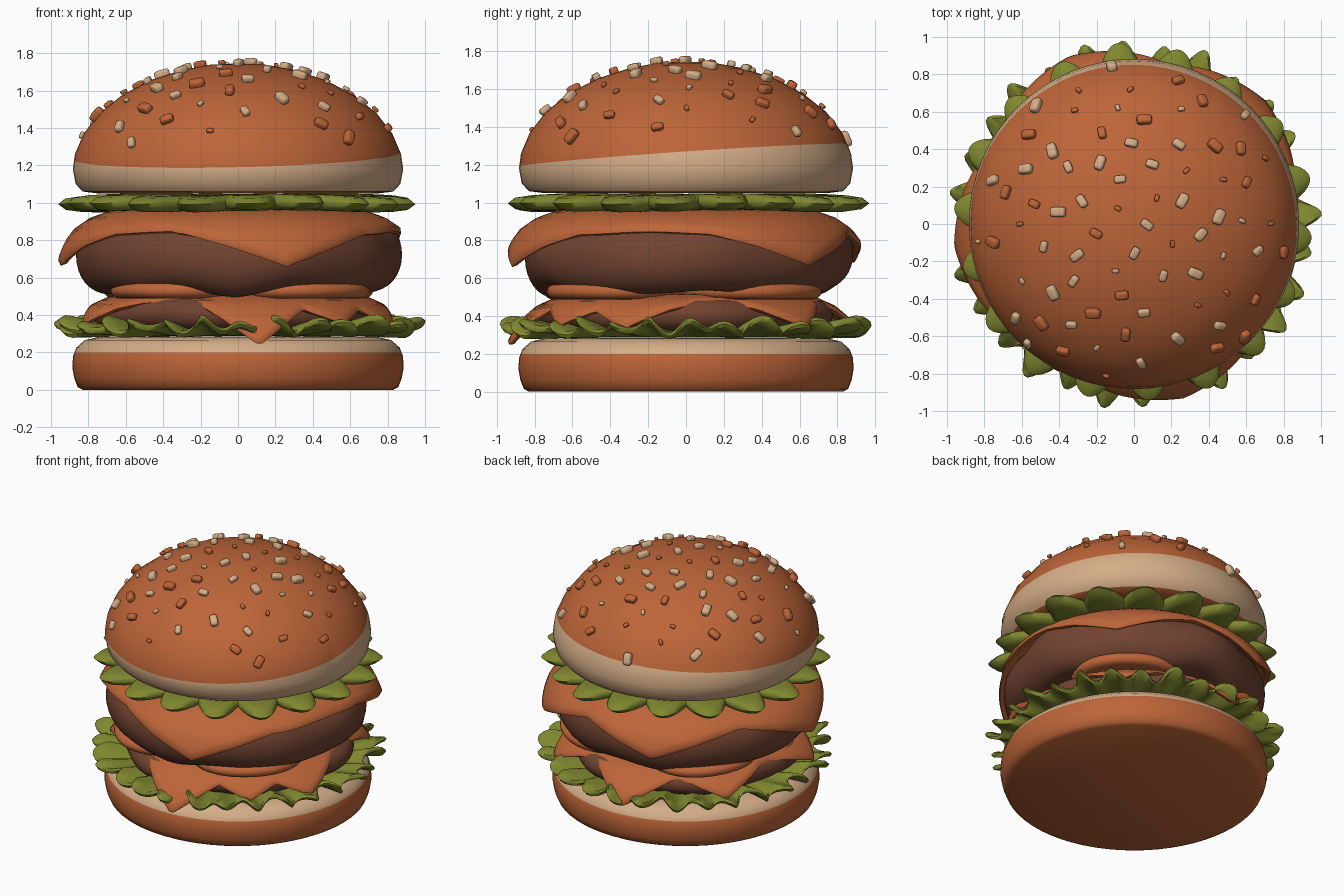
import bpy, bmesh, math, random
from mathutils import Vector, Matrix

if "Cube" in bpy.data.objects:
    bpy.data.objects.remove(bpy.data.objects["Cube"])

random.seed(4)
TAU = 2 * math.pi


def material(name, rgb):
    m = bpy.data.materials.new(name)
    m.diffuse_color = (*rgb, 1)
    m.use_nodes = True
    m.node_tree.nodes["Principled BSDF"].inputs["Base Color"].default_value = m.diffuse_color
    return m


ORANGE = material("toasted orange", (0.51, 0.13, 0.04))
CREAM = material("cream crumb", (0.66, 0.42, 0.245))
BROWN = material("grilled brown", (0.165, 0.056, 0.03))
GREEN = material("leaf green", (0.21, 0.24, 0.028))


def finish(name, bm, mats, angle=50):
    bmesh.ops.recalc_face_normals(bm, faces=bm.faces)
    me = bpy.data.meshes.new(name)
    bm.to_mesh(me)
    bm.free()
    for m in mats:
        me.materials.append(m)
    me.shade_smooth()
    me.set_sharp_from_angle(angle=math.radians(angle))
    ob = bpy.data.objects.new(name, me)
    bpy.context.collection.objects.link(ob)
    return ob


def loft(section, n, centre=(0, 0)):
    """Sweep section(angle) -> [(r, z)...] round z; first and last points sit on the axis."""
    bm = bmesh.new()
    secs = [section(TAU * i / n) for i in range(n)]
    m = len(secs[0])
    cols = []
    for i, s in enumerate(secs):
        c, d = math.cos(TAU * i / n), math.sin(TAU * i / n)
        cols.append([bm.verts.new((centre[0] + r * c, centre[1] + r * d, z)) for r, z in s[1:-1]])
    low = bm.verts.new((*centre, secs[0][0][1]))
    high = bm.verts.new((*centre, secs[0][-1][1]))
    for i in range(n):
        a, b = cols[i], cols[(i + 1) % n]
        for k in range(m - 3):
            bm.faces.new((a[k], b[k], b[k + 1], a[k + 1]))
        bm.faces.new((low, b[0], a[0]))
        bm.faces.new((high, a[-1], b[-1]))
    return bm


def slab(rad, edge, z, h, steps=12):
    """Flat disc section with a rounded rim."""
    pts = [(0, z - h)]
    for k in range(steps + 1):
        t = -math.pi / 2 + math.pi * k / steps
        pts.append((rad - edge + edge * math.cos(t), z + h * math.sin(t)))
    return pts + [(0, z + h)]


def sheet(path, t):
    """Thick sheet section with a round edge, following a path from axis to rim."""
    low, high = [], []
    for k, (r, z) in enumerate(path):
        a, b = path[max(k - 1, 0)], path[min(k + 1, len(path) - 1)]
        d = Vector((b[0] - a[0], b[1] - a[1])).normalized() * t / 2
        if k == 0:
            d = Vector((t / 2, 0))
        low.append((r + d.y, z - d.x))
        high.append((r - d.y, z + d.x))
    tip = (path[-1][0] + d.x * 0.9, path[-1][1] + d.y * 0.9)
    return low + [tip] + high[::-1]


def along(profile, s):
    """Point at distance s along a polyline."""
    for (a, b), (c, d) in zip(profile, profile[1:]):
        length = math.hypot(c - a, d - b)
        if s <= length or (c, d) == profile[-1]:
            f = s / length
            return a + (c - a) * f, b + (d - b) * f
        s -= length


def split_colour(bm, point, normal):
    """Cut the mesh along a plane so the colour edge is clean."""
    geom = bm.verts[:] + bm.edges[:] + bm.faces[:]
    bmesh.ops.bisect_plane(bm, geom=geom, plane_co=point, plane_no=normal, dist=1e-5)


# bottom bun: toasted base, cream upper edge
heel = [(0, 0), (0.83, 0), (0.857, 0.015), (0.875, 0.06), (0.886, 0.12), (0.882, 0.18),
        (0.865, 0.225), (0.82, 0.265), (0.75, 0.282), (0, 0.285)]
bm = loft(lambda a: heel, 64)
split_colour(bm, (0, 0, 0.2), (0, 0, 1))
for f in bm.faces:
    f.material_index = int(f.calc_center_median().z > 0.2)
finish("bottom_bun", bm, [ORANGE, CREAM])

# top bun: toasted dome and underside, cream band with a tilted edge
crown = [(0, 1.05), (0.75, 1.05), (0.83, 1.06), (0.868, 1.1), (0.883, 1.18), (0.872, 1.26),
         (0.825, 1.37), (0.74, 1.48), (0.62, 1.575), (0.47, 1.655), (0.3, 1.71), (0.15, 1.738), (0, 1.745)]
bm = loft(lambda a: crown, 64)
tilt = Vector((-0.023, -0.068, 1)).normalized()
top_edge = Vector((0, 0, 1.25))
split_colour(bm, top_edge, tilt)
split_colour(bm, (0, 0, 1.062), (0, 0, 1))
for f in bm.faces:
    c = f.calc_center_median()
    f.material_index = int(c.z > 1.062 and (c - top_edge).dot(tilt) < 0)
finish("top_bun", bm, [ORANGE, CREAM])


# lower lettuce: thin ruffled leaf
def ruffled(a):
    rim = 0.91 + 0.055 * math.sin(28 * a) + 0.025 * math.sin(11 * a + 1)
    path = []
    for k in range(11):
        f = k / 10
        w = max(0, f - 0.65) / 0.35
        z = 0.305 + 0.035 * w + w * (0.028 * math.sin(28 * a + 1.3) + 0.018 * math.sin(17 * a))
        path.append((rim * f, z))
    return sheet(path, 0.036)


finish("lower_lettuce", loft(ruffled, 280), [GREEN])


# upper lettuce: thick leaf with rounded pointed lobes
def lobed(a):
    lobe = abs(math.cos(9 * (a + math.pi / 4)))
    rim = 0.735 + lobe * (0.185 + 0.015 * math.sin(5 * a))
    path = []
    for k in range(13):
        f = k / 12
        path.append((rim * f, 1.003 - 0.012 * f ** 4 * lobe + 0.006 * f * math.sin(4 * a)))
    sec = sheet(path, 0.086)
    # round the rim so the lobes look soft
    return [(r, z + (1.0 - z) * 0.3 * max(0, r / rim - 0.9) / 0.1) for r, z in sec]


finish("upper_lettuce", loft(lobed, 288), [GREEN], 70)


# patties
def patty(a):
    wave = 0.012 * math.sin(5 * a + 0.6) + 0.008 * math.sin(9 * a)
    return slab(0.865 + wave, 0.15, 0.708 + wave, 0.185 + 0.008 * math.sin(7 * a), 16)


def thin_patty(a):
    return slab(0.77 + 0.02 * math.sin(6 * a), 0.1, 0.405, 0.085)


finish("main_patty", loft(patty, 96), [BROWN])
finish("lower_patty", loft(thin_patty, 96), [BROWN])


# melted slices: a draped sheet whose corners run further down the side
def melted(name, profile, base, corners, half, thick):
    def section(a):
        s = base + 0.012 * math.sin(7 * a)
        for deg, extra in corners:
            d = abs((a - math.radians(deg) + math.pi) % TAU - math.pi) / math.radians(half)
            if d < 1:
                s = max(s, base + extra * (1 - d) ** 1.2)
        return sheet([along(profile, s * k / 22) for k in range(23)], thick)
    finish(name, loft(section, 180), [ORANGE], 60)


melted("upper_cheese",
       [(0, 0.95), (0.56, 0.948), (0.68, 0.935), (0.78, 0.9), (0.86, 0.845), (0.905, 0.785), (0.955, 0.66)],
       0.875, [(-74, 0.2), (43, 0.19), (111, 0.18), (187, 0.2)], 38, 0.045)
melted("lower_cheese",
       [(0, 0.5), (0.58, 0.498), (0.69, 0.48), (0.78, 0.44), (0.85, 0.38), (0.94, 0.25)],
       0.71, [(-83, 0.33), (-50, 0.2), (-22, 0.22), (45, 0.22), (97, 0.28), (143, 0.2), (200, 0.2)],
       28, 0.035)

# tomato slices in a ring under the main patty
for i, deg in enumerate((-130, -48, 45, 136)):
    a = math.radians(deg)
    bm = loft(lambda t: slab(0.375 + 0.012 * math.sin(3 * t + i), 0.05, 0.53, 0.042, 8), 40,
              (0.475 * math.cos(a), 0.475 * math.sin(a)))
    finish(f"tomato_slice_{i + 1}", bm, [ORANGE])


# sesame seeds scattered over the dome
def dome(r):
    for (a, za), (b, zb) in zip(crown[5:], crown[6:]):
        if b <= r <= a:
            return za + (zb - za) * (r - a) / (b - a), Vector((zb - za, 0, a - b)).normalized()


seeds = [bmesh.new(), bmesh.new()]
COUNT = 76
for i in range(COUNT):
    r = 0.85 * math.sqrt((i + 0.5) / COUNT)
    a = i * 2.39996 + random.uniform(-0.12, 0.12)
    z, normal = dome(r)
    normal.rotate(Matrix.Rotation(a, 3, 'Z'))
    size = random.uniform(0.8, 1.15) if random.random() < 0.8 else 0.5
    rot = normal.to_track_quat('Z', 'Y').to_matrix().to_4x4()
    mat = (Matrix.Translation(Vector((r * math.cos(a), r * math.sin(a), z)) + normal * 0.012)
           @ rot @ Matrix.Rotation(random.uniform(0, TAU), 4, 'Z')
           @ Matrix.Diagonal((0.074 * size, 0.047 * size, 0.042 * size, 1)))
    bm = seeds[0 if random.random() < 0.55 else 1]
    cube = bmesh.ops.create_cube(bm, size=1)["verts"]
    edges = list({e for v in cube for e in v.link_edges})
    new = bmesh.ops.bevel(bm, geom=edges, offset=0.25, segments=2, affect='EDGES', profile=0.5)
    verts = {v for v in new["verts"]} | {v for f in new["faces"] for v in f.verts}
    bmesh.ops.transform(bm, matrix=mat, verts=list(verts))
finish("cream_seeds", seeds[0], [CREAM])
finish("toasted_seeds", seeds[1], [ORANGE])
